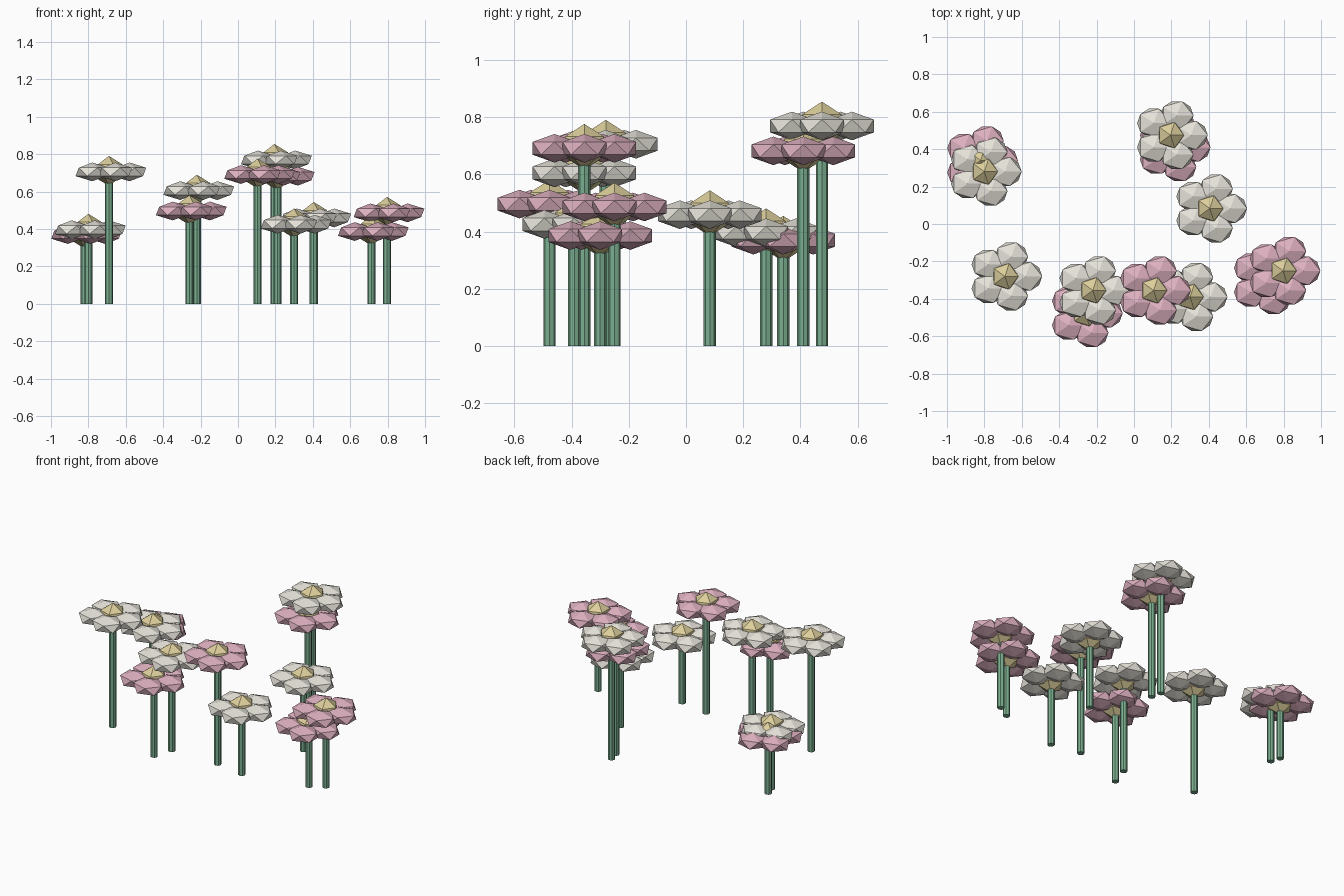
import bpy, bmesh, math
from mathutils import Matrix, Vector

if "Cube" in bpy.data.objects:
    bpy.data.objects.remove(bpy.data.objects["Cube"])


def material(name, rgb):
    m = bpy.data.materials.new(name)
    m.diffuse_color = (*rgb, 1)
    m.use_nodes = True
    m.node_tree.nodes["Principled BSDF"].inputs["Base Color"].default_value = m.diffuse_color
    return m


WHITE = material("cream white", (0.78, 0.76, 0.69))
PINK = material("dusty pink", (0.72, 0.43, 0.52))
YELLOW = material("pale yellow", (0.72, 0.62, 0.33))
GREEN = material("stem green", (0.20, 0.43, 0.28))


def finish(bm, name, mat):
    me = bpy.data.meshes.new(name)
    bm.to_mesh(me)
    bm.free()
    me.materials.append(mat)
    bpy.context.collection.objects.link(bpy.data.objects.new(name, me))


def blob(bm, loc, size):
    # low-poly faceted ellipsoid
    mat = Matrix.Translation(loc) @ Matrix.Diagonal((*size, 1))
    bmesh.ops.create_icosphere(bm, subdivisions=1, radius=1, matrix=mat)


def flower(x, y, z, colour):
    # stem
    bm = bmesh.new()
    bmesh.ops.create_cone(bm, cap_ends=True, segments=8, radius1=0.0215, radius2=0.0215,
                          depth=z, matrix=Matrix.Translation((x, y, z / 2)))
    finish(bm, "stem", GREEN)
    # five flattened petals
    bm = bmesh.new()
    for i in range(5):
        a = math.tau * i / 5
        blob(bm, Vector((x + 0.11 * math.cos(a), y + 0.11 * math.sin(a), z)), (0.1, 0.09, 0.05))
    finish(bm, "petals", colour)
    # flower centre
    bm = bmesh.new()
    blob(bm, Vector((x, y, z + 0.005)), (0.08, 0.08, 0.08))
    finish(bm, "flower_centre", YELLOW)


# position of each flower head and its petal colour
for f in [
    (-0.69, -0.28, 0.705, WHITE),
    (-0.80, 0.28, 0.396, WHITE),
    (-0.82, 0.34, 0.37, PINK),
    (0.195, 0.475, 0.769, WHITE),
    (0.21, 0.41, 0.682, PINK),
    (0.405, 0.083, 0.459, WHITE),
    (-0.22, -0.355, 0.605, WHITE),
    (-0.26, -0.477, 0.496, PINK),
    (0.105, -0.355, 0.691, PINK),
    (0.30, -0.39, 0.425, WHITE),
    (0.797, -0.25, 0.486, PINK),
    (0.713, -0.30, 0.386, PINK),
]:
    flower(*f)
